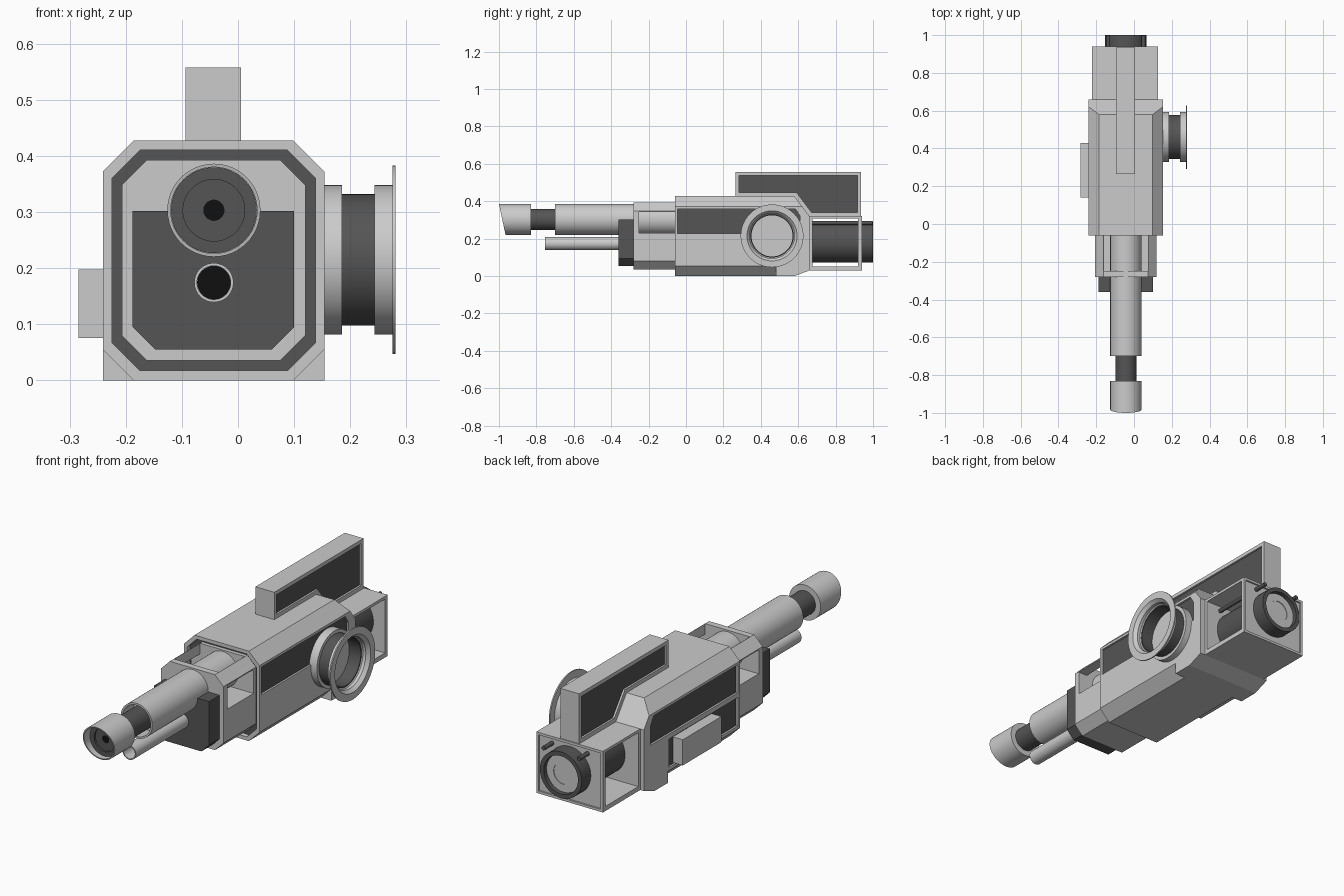
import bpy, bmesh, math
from mathutils import Vector

if "Cube" in bpy.data.objects:
    bpy.data.objects.remove(bpy.data.objects["Cube"])

CX = -0.043
X0, X1 = -0.241, 0.154


def material(name, v):
    m = bpy.data.materials.new(name)
    m.diffuse_color = (v, v, v, 1)
    m.use_nodes = True
    m.node_tree.nodes["Principled BSDF"].inputs["Base Color"].default_value = m.diffuse_color
    return m


DARK = material("dark_grey", 0.09)
BLACK = material("black", 0.005)


def finish(name, bm, mat=None):
    bmesh.ops.recalc_face_normals(bm, faces=bm.faces)
    me = bpy.data.meshes.new(name)
    bm.to_mesh(me)
    bm.free()
    ob = bpy.data.objects.new(name, me)
    bpy.context.collection.objects.link(ob)
    if mat:
        me.materials.append(mat)
    return ob


def place(axis, u, v, t):
    return {'x': (t, u, v), 'y': (u, t, v), 'z': (u, v, t)}[axis]


def prism(name, axis, pts, a, b, mat=None, planes=()):
    """Extrude a 2D outline along an axis, optionally trimmed by planes."""
    bm = bmesh.new()
    lo = [bm.verts.new(place(axis, u, v, a)) for u, v in pts]
    hi = [bm.verts.new(place(axis, u, v, b)) for u, v in pts]
    bm.faces.new(lo)
    bm.faces.new(hi)
    for i in range(len(pts)):
        j = (i + 1) % len(pts)
        bm.faces.new((lo[i], lo[j], hi[j], hi[i]))
    for co, no in planes:
        r = bmesh.ops.bisect_plane(bm, geom=bm.verts[:] + bm.edges[:] + bm.faces[:], dist=1e-6,
                                   plane_co=co, plane_no=no, clear_outer=True)
        edges = [e for e in r['geom_cut'] if isinstance(e, bmesh.types.BMEdge)]
        bmesh.ops.holes_fill(bm, edges=edges)
    return finish(name, bm, mat)


def rect(u0, u1, v0, v1):
    return [(u0, v0), (u1, v0), (u1, v1), (u0, v1)]


def octagon(x0, x1, z0, z1, c):
    return [(x0 + c, z0), (x1 - c, z0), (x1, z0 + c), (x1, z1 - c),
            (x1 - c, z1), (x0 + c, z1), (x0, z1 - c), (x0, z0 + c)]


def lathe(name, axis, centre, profile, mat=None, n=48):
    """Revolve a closed (radius, position) outline about an axis."""
    bm = bmesh.new()
    rings = []
    for i in range(n):
        a = 2 * math.pi * i / n
        rings.append([bm.verts.new(place(axis, centre[0] + r * math.cos(a),
                                         centre[1] + r * math.sin(a), t)) for r, t in profile])
    m = len(profile)
    for i in range(n):
        p, q = rings[i], rings[(i + 1) % n]
        for k in range(m):
            l = (k + 1) % m
            if profile[k][0] + profile[l][0] > 0:
                bm.faces.new((p[k], p[l], q[l], q[k]))
    bmesh.ops.remove_doubles(bm, verts=bm.verts, dist=1e-6)
    ob = finish(name, bm, mat)
    smooth(ob)
    return ob


def select(ob):
    bpy.ops.object.select_all(action='DESELECT')
    ob.select_set(True)
    bpy.context.view_layer.objects.active = ob


def smooth(ob):
    select(ob)
    bpy.ops.object.shade_smooth_by_angle(angle=math.radians(35))


def cut(ob, cutter):
    select(ob)
    mod = ob.modifiers.new("cut", 'BOOLEAN')
    mod.operation, mod.solver, mod.object = 'DIFFERENCE', 'EXACT', cutter
    bpy.ops.object.modifier_apply(modifier=mod.name)
    bpy.data.objects.remove(cutter)


def side_panel(ob, name, pts, x, s, depth=0.01):
    """Sunken dark panel in the side of ob at x, facing direction s."""
    cut(ob, prism("cutter", 'x', pts, x - s * depth, x + s * 0.02))
    prism(name, 'x', pts, x - s * (depth + 0.002), x - s * (depth - 0.001), DARK)


# Main housing with sloped rear, sunken front and side panels
top_slope = (Vector((0, 0.58, 0.427)), Vector((0, 0.107, 0.08)))
low_slope = (Vector((0, 0.58, 0)), Vector((0, 0.03, -0.08)))
body = prism("main_housing", 'y', octagon(X0, X1, 0, 0.427, 0.055), -0.06, 0.66,
             planes=(top_slope, low_slope))
front_rim = octagon(-0.225, 0.138, 0.017, 0.41, 0.05)
cut(body, prism("cutter", 'y', front_rim, -0.1, -0.035))
prism("front_recess_floor", 'y', front_rim, -0.037, -0.033, DARK)
upper = [(-0.045, 0.228), (0.61, 0.228), (0.61, 0.32), (0.585, 0.36), (-0.045, 0.36)]
side_panel(body, "right_upper_panel", upper, X1, 1)
side_panel(body, "left_upper_panel", upper, X0, -1)
side_panel(body, "left_lower_panel", rect(-0.045, 0.47, 0.07, 0.205), X0, -1)
for side, x, s in (("left", X0, 1), ("right", X1, -1)):
    prism(side + "_rear_corner_block", 'y', [(x, 0), (x, 0.055), (x + s * 0.055, 0)],
          0.48, 0.66, planes=(low_slope,))
prism("left_side_box", 'x', rect(0.14, 0.43, 0.075, 0.197), -0.284, -0.225)

# Front shroud with open top and sides
shroud = prism("front_shroud", 'y', octagon(-0.207, 0.12, 0.035, 0.393, 0.045), -0.28, -0.034)
cut(shroud, prism("cutter", 'x', rect(-0.25, -0.055, 0.23, 0.343), -0.3, 0.3))
cut(shroud, prism("cutter", 'z', rect(-0.16, 0.074, -0.25, -0.055), 0.25, 0.5))
prism("front_block", 'y', [(-0.148, 0.055), (0.06, 0.055), (0.1, 0.095), (0.1, 0.302),
                           (-0.188, 0.302), (-0.188, 0.095)], -0.36, -0.275, DARK)

# Upper barrel, neck and slanted muzzle
UP = (CX, 0.303)
lathe("upper_barrel", 'y', UP, [(0, -0.02), (0.083, -0.02), (0.083, -0.70), (0.074, -0.70),
                                (0.074, -0.62), (0, -0.62)])
lathe("barrel_neck", 'y', UP, [(0, -0.61), (0.056, -0.61), (0.056, -0.84), (0, -0.84)], DARK)
muzzle = lathe("muzzle", 'y', UP, [(0, -0.83), (0.083, -0.83), (0.083, -1.0), (0.077, -1.0),
                                   (0.077, -0.925), (0, -0.925)])
cut(muzzle, prism("cutter", 'x', [(-1.05, 0.15), (-0.95, 0.15), (-1.003, 0.40), (-1.05, 0.40)],
                  -0.3, 0.3))
smooth(muzzle)
lathe("muzzle_inner_ring", 'y', UP, [(0.0765, -0.92), (0.0765, -0.94), (0.055, -0.94),
                                     (0.055, -0.93), (0.018, -0.93), (0.018, -0.92)], DARK)
lathe("muzzle_bore", 'y', UP, [(0, -0.922), (0.019, -0.922), (0.019, -0.927), (0, -0.927)], BLACK)

# Lower barrel
LOW = (CX, 0.174)
lathe("lower_barrel", 'y', LOW, [(0, -0.35), (0.035, -0.35), (0.035, -0.755), (0.03, -0.755),
                                 (0.03, -0.45), (0, -0.45)])
lathe("lower_bore", 'y', LOW, [(0, -0.448), (0.0298, -0.448), (0.0298, -0.455), (0, -0.455)], BLACK)

# Round eyepiece on the right side
EYE = (0.46, 0.215)
lathe("eyepiece_base", 'x', EYE, [(0, 0.14), (0.133, 0.14), (0.133, 0.185), (0, 0.185)])
lathe("eyepiece_neck", 'x', EYE, [(0.117, 0.18), (0.117, 0.246), (0.11, 0.246), (0.11, 0.18)], DARK)
lathe("eyepiece_cup", 'x', EYE, [(0.112, 0.243), (0.133, 0.243), (0.133, 0.275), (0.168, 0.275),
                                 (0.168, 0.281), (0.134, 0.281), (0.12, 0.265), (0.12, 0.25)])

# Top handle with sunken sides
handle = prism("top_handle", 'x', [(0.265, 0.425), (0.58, 0.425), (0.66, 0.318), (0.935, 0.318),
                                   (0.935, 0.557), (0.265, 0.557)], -0.094, 0.005)
inset = [(0.283, 0.446), (0.592, 0.446), (0.672, 0.34), (0.917, 0.34), (0.917, 0.539), (0.283, 0.539)]
side_panel(handle, "handle_right_panel", inset, 0.005, 1)
side_panel(handle, "handle_left_panel", inset, -0.094, -1)

# Rear open frame
frame = prism("rear_frame", 'y', rect(-0.222, 0.128, 0.03, 0.32), 0.655, 0.94)
cut(frame, prism("cutter", 'x', rect(0.675, 0.92, 0.052, 0.307), -0.4, 0.4))
cut(frame, prism("cutter", 'y', rect(-0.21, 0.116, 0.042, 0.308), 0.932, 1.0))

# Rear cylinder and guide rods
REAR = (CX, 0.183)
lathe("rear_cylinder", 'y', REAR, [(0, 0.65), (0.11, 0.65), (0.11, 1.0), (0.09, 1.0),
                                   (0.09, 0.975), (0, 0.975)], DARK)
lathe("rear_disc", 'y', REAR, [(0, 0.97), (0.089, 0.97), (0.089, 0.98), (0.052, 0.98),
                               (0.052, 0.977), (0, 0.977)])
for side, s in (("left", -1), ("right", 1)):
    lathe(side + "_guide_rod", 'y', (CX + s * 0.093, 0.284),
          [(0, 0.65), (0.01, 0.65), (0.01, 0.998), (0, 0.998)], DARK, 16)
